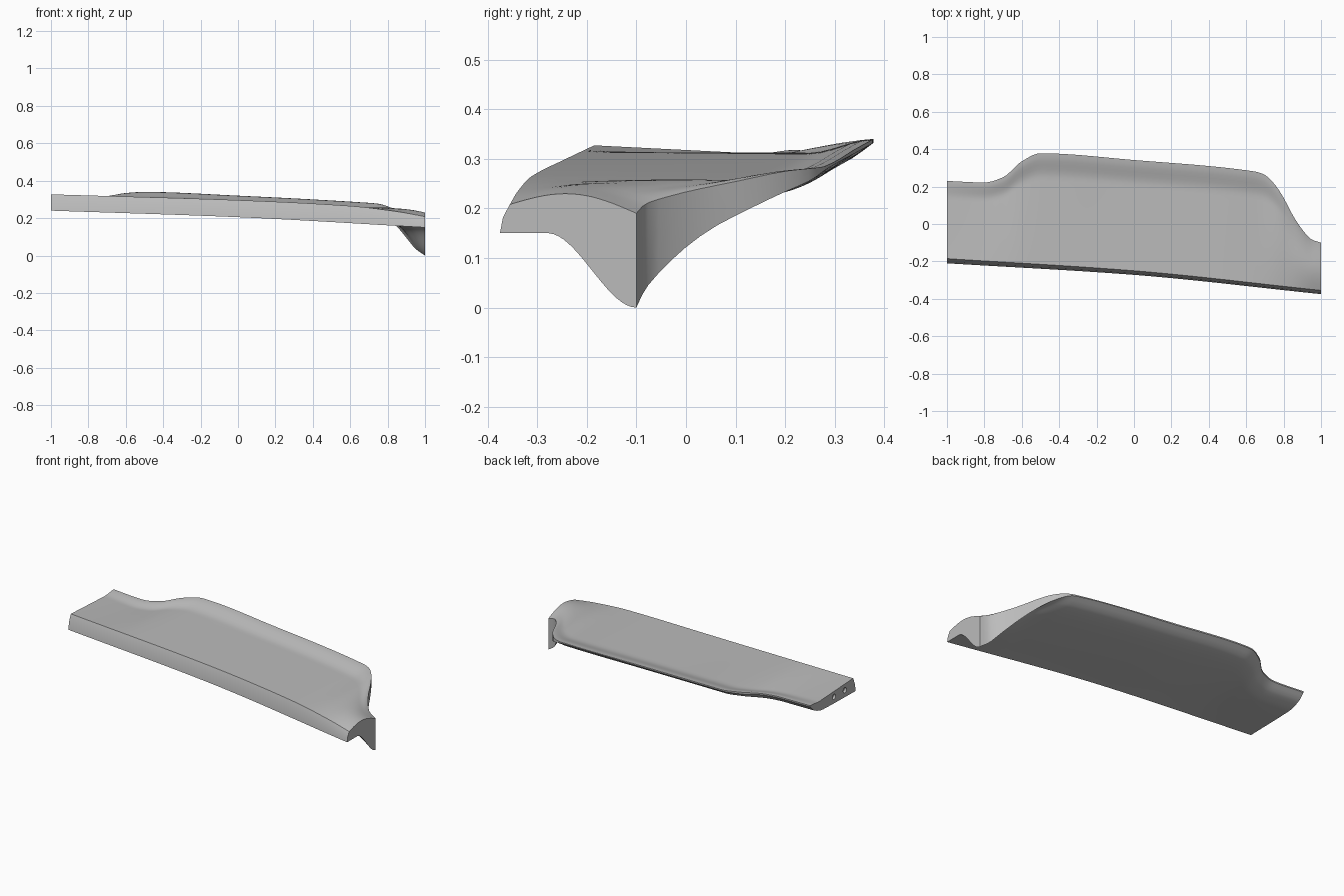
import bpy
import bmesh
import math

cube = bpy.data.objects.get("Cube")
if cube:
    bpy.data.objects.remove(cube, do_unlink=True)


def material(name, value):
    mat = bpy.data.materials.new(name)
    mat.use_nodes = True
    color = (value, value, value, 1)
    mat.diffuse_color = color
    mat.node_tree.nodes["Principled BSDF"].inputs["Base Color"].default_value = color
    return mat


grey = material("plain grey", 0.5)
pale = material("pale grey", 0.85)


def curve(*pts):
    """Smooth function of x through the given (x, value) points."""
    slopes = [(b[1] - a[1]) / (b[0] - a[0]) for a, b in zip(pts, pts[1:])]
    tangents = [slopes[0]]
    for s, t in zip(slopes, slopes[1:]):
        tangents.append(2 * s * t / (s + t) if s * t > 0 else 0)
    tangents.append(slopes[-1])

    def value(x):
        i = 0
        while i < len(pts) - 2 and x > pts[i + 1][0]:
            i += 1
        (x0, a), (x1, b) = pts[i], pts[i + 1]
        h = x1 - x0
        t = (x - x0) / h
        return (a * (1 + 2 * t) * (1 - t) ** 2 + b * t * t * (3 - 2 * t)
                + h * t * (1 - t) * (tangents[i] * (1 - t) - tangents[i + 1] * t))
    return value


def smooth(t):
    t = min(1, max(0, t))
    return t * t * (3 - 2 * t)


def mix(a, b, t):
    return a + (b - a) * t


# Guide lines along the length: leading edge and trailing edge
front_low_y = curve((-1, -.21), (0, -.272), (1, -.375))
front_low_z = curve((-1, .24), (0, .205), (1, .15))
front_top_y = curve((-1, -.185), (0, -.25), (1, -.355))
front_top_z = curve((-1, .327), (0, .296), (.6, .265), (.85, .235), (1, .208))
back_y = curve((-1, .23), (-.8, .222), (-.7, .25), (-.6, .335), (-.5, .378),
               (0, .342), (.65, .28), (.7, .262), (.75, .215), (.8, .14),
               (.85, .045), (.9, -.03), (.95, -.083), (1, -.1))
back_top_z = curve((-1, .318), (-.8, .312), (-.7, .318), (-.6, .334), (-.5, .34),
                   (0, .32), (.65, .285), (.75, .277), (.85, .243), (1, .19))
back_low_z = curve((-1, .31), (-.8, .304), (-.7, .31), (-.5, .332), (0, .312),
                   (.65, .277), (.75, .24), (.8, .205), (.85, .155), (.9, .095),
                   (.95, .035), (1, 0))
lip_rise = curve((-1, .012), (-.5, .028), (1, .028))

STEPS = 28


def section(x):
    """Closed outline: over the top to the trailing edge, back underneath."""
    w = smooth((x - .65) / .35)
    ft, fl, bt, bl = front_top_z(x), front_low_z(x), back_top_z(x), back_low_z(x)
    lip = lip_rise(x)
    under = curve((0, fl), (.72, bt - .07), (.91, bt - .045), (1, bl))
    top, low = [], []
    for i in range(STEPS + 1):
        u = i / STEPS
        body = mix(ft, bt - lip, u) + lip * smooth((u - .78) / .22)
        end = mix(ft, bt, u) + .03 * math.sin(math.pi * u)
        top.append((x, mix(front_top_y(x), back_y(x), u), mix(body, end, w)))
        end = mix(fl, bl, smooth((u - .35) / .65))
        low.append((x, mix(front_low_y(x), back_y(x), u), mix(under(u), end, w)))
    nose = (x, mix(front_low_y(x), front_top_y(x), .5) - .004, mix(fl, ft, .55))
    return top + low[::-1] + [nose]


# Blade body lofted through the sections
bm = bmesh.new()
COUNT = 100
rings = [[bm.verts.new(p) for p in section(2 * i / COUNT - 1)]
         for i in range(COUNT + 1)]
for a, b in zip(rings, rings[1:]):
    for j in range(len(a)):
        k = (j + 1) % len(a)
        bm.faces.new((a[j], a[k], b[k], b[j]))
bm.faces.new(rings[0])
bm.faces.new(rings[-1])
bmesh.ops.recalc_face_normals(bm, faces=bm.faces)
mesh = bpy.data.meshes.new("blade_body")
bm.to_mesh(mesh)
bm.free()
mesh.materials.append(grey)
body = bpy.data.objects.new("blade_body", mesh)
bpy.context.collection.objects.link(body)


def end_cylinder(name, y, x, radius, depth, mat):
    bpy.ops.mesh.primitive_cylinder_add(vertices=24, radius=radius, depth=depth,
                                        location=(x, y, .285),
                                        rotation=(0, math.pi / 2, 0))
    obj = bpy.context.object
    obj.name = name
    obj.data.materials.append(mat)
    return obj


# Two mounting holes in the plain end, each with a pale floor
for number, y in enumerate((0, -.105), 1):
    cutter = end_cylinder("hole_cutter", y, -1, .016, .04, grey)
    cutter.hide_render = True
    cut = body.modifiers.new("hole", "BOOLEAN")
    cut.operation = "DIFFERENCE"
    cut.solver = "EXACT"
    cut.object = cutter
    bpy.context.view_layer.objects.active = body
    bpy.ops.object.modifier_apply(modifier=cut.name)
    bpy.data.objects.remove(cutter, do_unlink=True)
    end_cylinder("hole_floor_%d" % number, y, -.983, .0155, .005, pale)

bpy.ops.object.select_all(action="DESELECT")
body.select_set(True)
bpy.context.view_layer.objects.active = body
bpy.ops.object.shade_smooth_by_angle(angle=math.radians(35))
